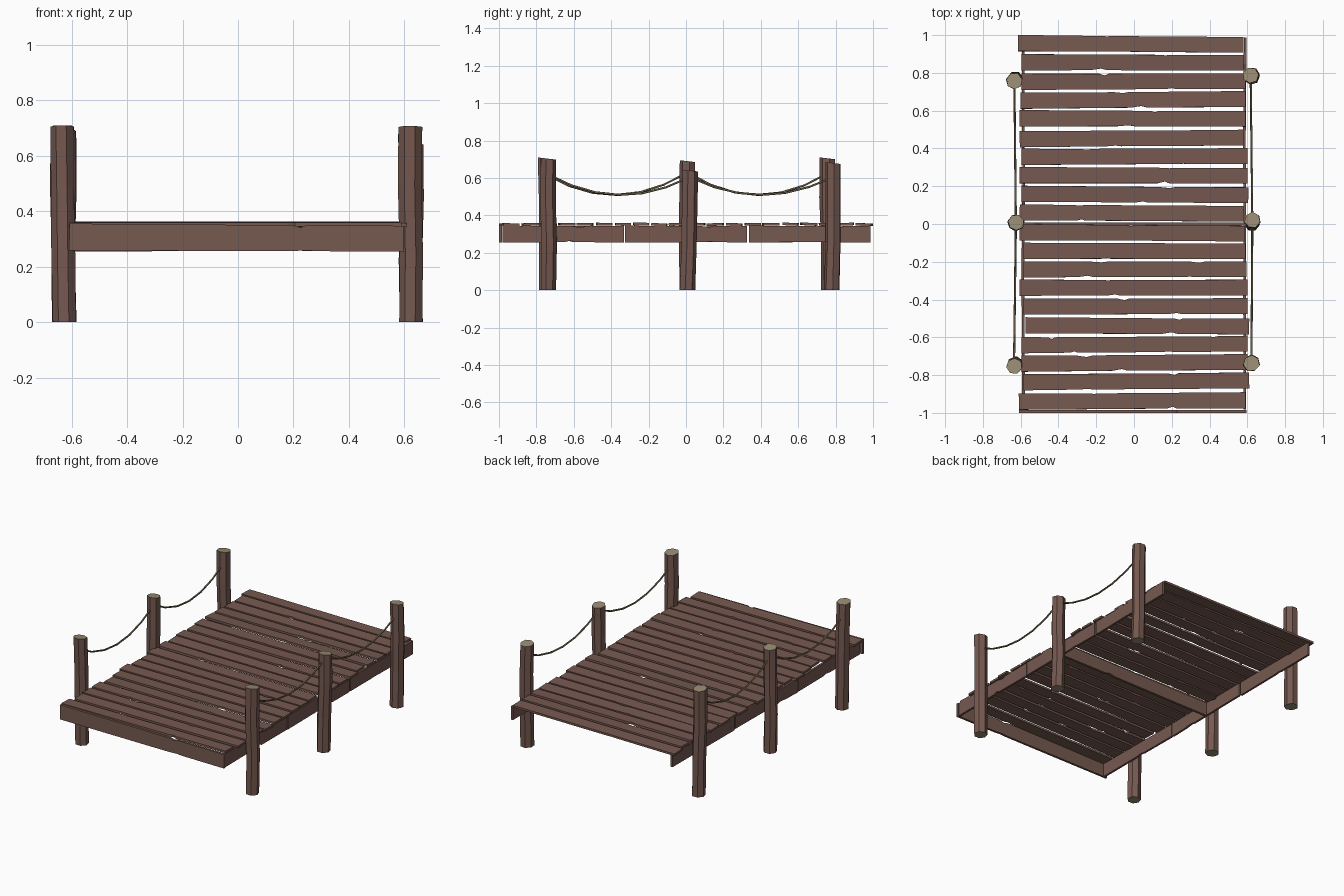
import bpy, bmesh, math, random
from mathutils import Vector, Matrix

if "Cube" in bpy.data.objects:
    bpy.data.objects.remove(bpy.data.objects["Cube"])

random.seed(4)


def material(name, rgb):
    m = bpy.data.materials.new(name)
    m.diffuse_color = (*rgb, 1)
    m.use_nodes = True
    m.node_tree.nodes["Principled BSDF"].inputs["Base Color"].default_value = m.diffuse_color
    return m


WOOD = material("brown_wood", (0.18, 0.10, 0.08))
CUT = material("cut_wood", (0.31, 0.26, 0.17))
ROPE = material("rope_fibre", (0.20, 0.16, 0.09))


def finish(name, bm, mats):
    bmesh.ops.recalc_face_normals(bm, faces=bm.faces)
    me = bpy.data.meshes.new(name)
    bm.to_mesh(me)
    bm.free()
    for m in mats:
        me.materials.append(m)
    ob = bpy.data.objects.new(name, me)
    bpy.context.collection.objects.link(ob)
    return ob


def board(name, length, width, thick, matrix, chips=1):
    """Rough board: chipped outline in local xy, extruded along local z."""
    def edge(sign):
        pts = [(-length / 2, width / 2)]
        for i in range(chips):
            span = length / chips
            c = -length / 2 + span * (i + random.uniform(0.25, 0.75))
            w = random.uniform(0.02, 0.06)
            d = random.uniform(0.003, 0.012)
            pts += [(c - w, width / 2 - 0.002), (c, width / 2 - d),
                    (c + w * 0.6, width / 2 - 0.002)]
        pts.append((length / 2, width / 2 - random.uniform(0, 0.003)))
        return [(x, sign * y) for x, y in pts]
    outline = edge(-1) + edge(1)[::-1]
    bm = bmesh.new()
    face = bm.faces.new([bm.verts.new((x, y, -thick / 2)) for x, y in outline])
    ext = bmesh.ops.extrude_face_region(bm, geom=[face])
    top = [v for v in ext["geom"] if isinstance(v, bmesh.types.BMVert)]
    bmesh.ops.translate(bm, verts=top, vec=(0, 0, thick))
    bm.transform(matrix)
    return finish(name, bm, [WOOD])


def tube(name, centres, radius, sides, along, mats, jitter=0.0, slant=0.0):
    """Rings along z (posts) or y (ropes), bridged and capped."""
    bm = bmesh.new()
    rings = []
    start = random.uniform(0, 1)
    for k, c in enumerate(centres):
        ring = []
        for i in range(sides):
            a = start + math.tau * i / sides
            r = radius + random.uniform(-jitter, jitter)
            u, v = r * math.cos(a), r * math.sin(a)
            off = Vector((u, v, 0)) if along == "z" else Vector((u, 0, v))
            if k == len(centres) - 1:
                off.z -= slant * off.y
            ring.append(bm.verts.new(Vector(c) + off))
        rings.append(ring)
    for a, b in zip(rings, rings[1:]):
        for i in range(sides):
            j = (i + 1) % sides
            bm.faces.new((a[i], a[j], b[j], b[i]))
    for ring in (rings[0], rings[-1]):
        bm.faces.new(ring).material_index = len(mats) - 1
    return finish(name, bm, mats)


# Deck planks: (left end, right end, centre y), back to front
planks = [(-.615, .58, .953), (-.595, .58, .855), (-.595, .59, .755), (-.60, .59, .657),
          (-.605, .59, .558), (-.605, .58, .453), (-.595, .60, .358), (-.605, .60, .257),
          (-.595, .605, .156), (-.605, .58, .058), (-.605, .585, -.047), (-.585, .59, -.143),
          (-.585, .595, -.24), (-.605, .60, -.337), (-.585, .60, -.436), (-.575, .61, -.54),
          (-.595, .60, -.638), (-.595, .60, -.735), (-.585, .61, -.833), (-.61, .59, -.937)]
for i, (x0, x1, y) in enumerate(planks):
    turn = -0.008 if i == 0 else random.uniform(-0.008, 0.008)
    m = (Matrix.Translation(((x0 + x1) / 2, y, 0.352 + random.uniform(-.002, .002)))
         @ Matrix.Rotation(turn, 4, "Z")
         @ Matrix.Rotation(random.uniform(-0.05, 0.05), 4, "X"))
    board(f"deck_plank_{i + 1}", x1 - x0, 0.086, 0.014, m, random.choice((1, 1, 2)))

# Side boards, three per side with small gaps
stand = Matrix.Rotation(math.pi / 2, 4, "X")
for side, sx in (("left", -1), ("right", 1)):
    for j, y in enumerate((-0.657, 0.0, 0.662)):
        m = (Matrix.Translation((sx * 0.586, y, 0.300))
             @ Matrix.Rotation(math.pi / 2 + random.uniform(-.01, .01), 4, "Z") @ stand)
        board(f"{side}_side_board_{j + 1}", 0.65, 0.09, 0.014, m)

# Front fascia and middle cross beam
board("front_board", 1.205, 0.097, 0.015,
      Matrix.Translation((-0.006, -0.992, 0.304)) @ Matrix.Rotation(0.005, 4, "Y") @ stand)
board("middle_cross_beam", 1.16, 0.09, 0.016,
      Matrix.Translation((0, 0, 0.300)) @ stand)

# Posts: bottom xy, top xy, height
posts = {
    "left": [(-.625, -.745, -.635, -.752, .705), (-.625, .008, -.625, .008, .69),
             (-.628, .765, -.633, .757, .705)],
    "right": [(.622, -.738, .622, -.738, .703), (.625, .005, .627, .02, .64),
              (.622, .78, .618, .787, .68)],
}
for side, rows in posts.items():
    for j, (bx, by, tx, ty, h) in enumerate(rows):
        centres = []
        for t in (0, 0.35, 0.7, 1):
            w = 0.004 if 0 < t < 1 else 0
            centres.append((bx + (tx - bx) * t + random.uniform(-w, w),
                            by + (ty - by) * t + random.uniform(-w, w), h * t))
        tube(f"{side}_post_{j + 1}", centres, 0.043, 7, "z", [WOOD, CUT], 0.002, 0.12)

    # Sagging ropes between neighbouring posts
    ends = (.62, .63, .625) if side == "left" else (.62, .605, .605)
    for j in range(2):
        a = Vector((rows[j][2], rows[j][3], ends[j]))
        b = Vector((rows[j + 1][2], rows[j + 1][3], ends[j + 1]))
        sag = (a.z + b.z) / 2 - 0.51
        path = []
        for k in range(7):
            p = a.lerp(b, k / 6)
            p.z -= sag * (1 - (k / 3 - 1) ** 2)
            path.append(p)
        tube(f"{side}_rope_{j + 1}", path, 0.006, 5, "y", [ROPE])
